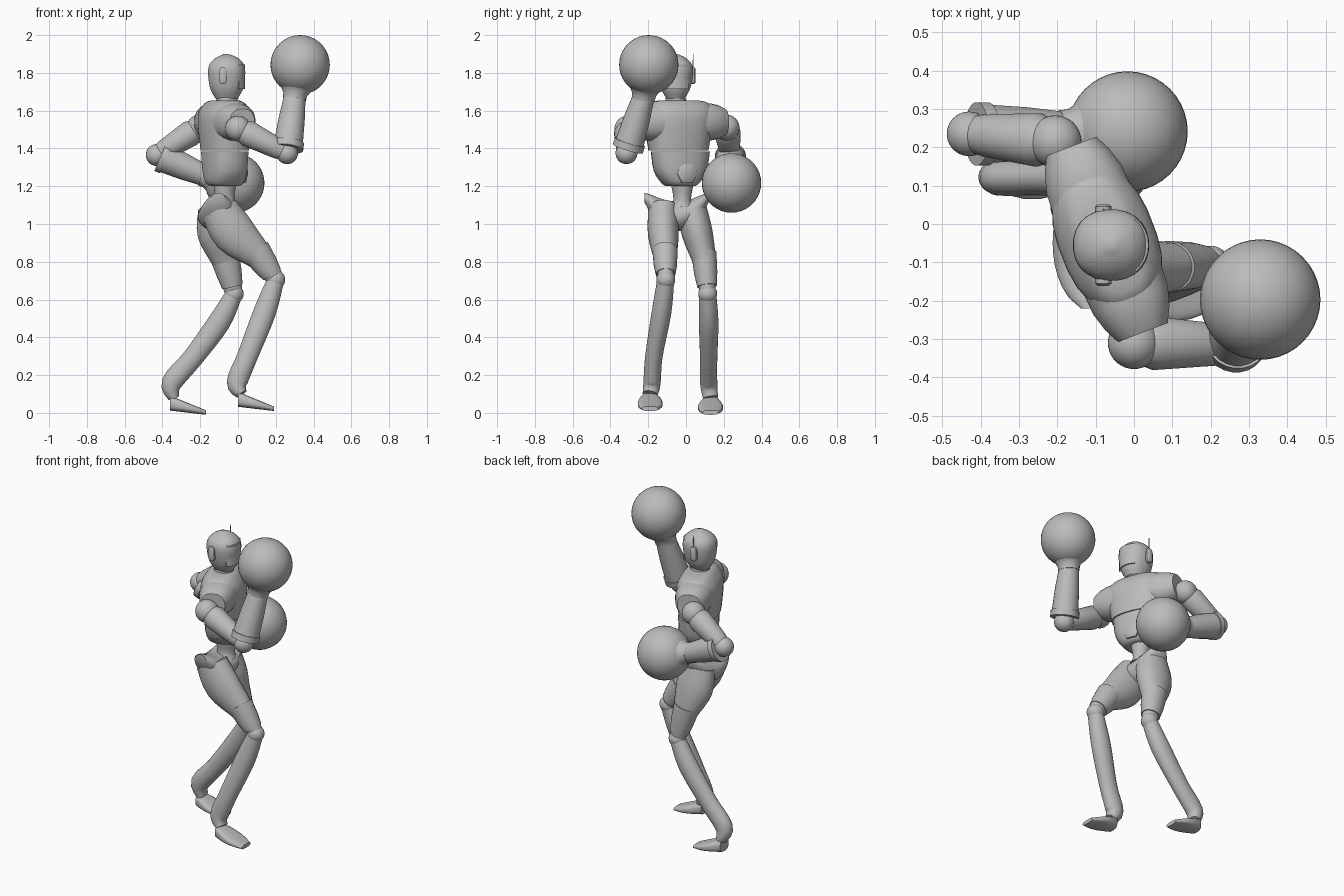
import bpy, bmesh, math
from mathutils import Vector

if "Cube" in bpy.data.objects:
    bpy.data.objects.remove(bpy.data.objects["Cube"])

grey = bpy.data.materials.new("plain grey")
grey.use_nodes = True
grey.diffuse_color = (.5, .5, .5, 1)
grey.node_tree.nodes["Principled BSDF"].inputs["Base Color"].default_value = grey.diffuse_color

X, Y, Z = Vector((1, 0, 0)), Vector((0, 1, 0)), Vector((0, 0, 1))
YAW = math.radians(21)
ACROSS = Vector((-math.sin(YAW), math.cos(YAW), 0))    # shoulder line
FACING = ACROSS.cross(Z)                               # chest direction
SIDES = (("right", -1), ("left", 1))


def finish(name, bm):
    """Turn a bmesh into a smooth-shaded grey object with sharp edges kept."""
    bmesh.ops.recalc_face_normals(bm, faces=bm.faces)
    mesh = bpy.data.meshes.new(name)
    bm.to_mesh(mesh)
    bm.free()
    mesh.materials.append(grey)
    part = bpy.data.objects.new(name, mesh)
    bpy.context.collection.objects.link(part)
    bpy.ops.object.select_all(action="DESELECT")
    part.select_set(True)
    bpy.context.view_layer.objects.active = part
    bpy.ops.object.shade_smooth_by_angle(angle=math.radians(40))


def spline(values, steps):
    """Smooth run through a few key values, which may be numbers or vectors."""
    padded = [values[0], *values, values[-1]]
    run = []
    for a, b, c, d in zip(padded, padded[1:], padded[2:], padded[3:]):
        for k in range(steps):
            t = k / steps
            run.append(b + (c - a) * (t / 2) + (a * 2 - b * 5 + c * 4 - d) * (t * t / 2)
                       + (b * 3 - a - c * 3 + d) * (t ** 3 / 2))
    return run + [values[-1]]


def tube(name, points, widths, depths=None, side=Y, up=None, steps=1, sides=24, square=2):
    """Skin along points; widths run along side, depths across it."""
    mids = spline([Vector(p) for p in points], steps)
    wide = spline(widths, steps)
    deep = spline(depths or widths, steps)
    bm = bmesh.new()
    rings = []
    for i, mid in enumerate(mids):
        along = up or (mids[min(i + 1, len(mids) - 1)] - mids[max(i - 1, 0)]).normalized()
        u = (side - side.dot(along) * along).normalized()
        w = along.cross(u)
        ring = []
        for k in range(sides):
            angle = math.tau * (k + .5) / sides
            c, s = (math.copysign(abs(v) ** (2 / square), v)
                    for v in (math.cos(angle), math.sin(angle)))
            ring.append(bm.verts.new(mid + u * wide[i] * c + w * deep[i] * s))
        rings.append(ring)
    for low, high in zip(rings, rings[1:]):
        for k in range(sides):
            n = (k + 1) % sides
            bm.faces.new((low[k], low[n], high[n], high[k]))
    bm.faces.new(rings[0])
    bm.faces.new(rings[-1])
    finish(name, bm)


def ball(name, centre, radius, scale=(1, 1, 1)):
    bm = bmesh.new()
    bmesh.ops.create_uvsphere(bm, u_segments=40, v_segments=20, radius=radius)
    bmesh.ops.scale(bm, vec=scale, verts=bm.verts)
    bmesh.ops.translate(bm, vec=centre, verts=bm.verts)
    finish(name, bm)


def trunk(name, centre, heights, widths, depths, steps=3, square=2.5):
    """Upright section of the body, turned to the shoulder line."""
    points = [Vector(centre) + Z * h for h in heights]
    tube(name, points, widths, depths, ACROSS, Z, steps, square=square)


# Head with a curved visor, ear pieces and an antenna
head = Vector((-.06, -.055, 1.785))
tube("head", [head + Z * h for h in (-.12, -.06, .04, .09, .115)],
     [.05, .08, .093, .06, .01], [.06, .09, .098, .065, .01], up=Z, steps=4, square=2.2)
trunk("neck", head, (-.2, -.16, -.08), [.08, .058, .05], [.08, .06, .056], square=2)

bm = bmesh.new()
columns = []
for k in range(-4, 5):
    angle = math.radians(12 * k)
    out = Vector((math.cos(angle), math.sin(angle) * .95, 0)) * .1
    columns.append([bm.verts.new(head + out * reach + Z * h)
                    for h, reach in ((-.07, .9), (-.07, .98), (.06, .98), (.06, .9))])
for a, b in zip(columns, columns[1:]):
    for k in range(4):
        n = (k + 1) % 4
        bm.faces.new((a[k], a[n], b[n], b[k]))
bm.faces.new(columns[0])
bm.faces.new(columns[-1])
finish("visor", bm)

ear = head - X * .02
for label, sign in SIDES:
    tube(label + "_ear", [ear + Y * sign * reach for reach in (.08, .1, .106)],
         [.045, .045, .034], [.022, .022, .014], side=Z, square=3)
tip = ear + Y * .093
tube("antenna", [tip, tip + Z * .115], [.003, .002])

# Trunk
spine = Vector((-.07, -.04, 1.39))
trunk("chest", spine, (0, .13, .2, .25, .265), [.16, .18, .19, .165, .1],
      [.116, .127, .12, .085, .06])
trunk("abdomen", spine + Y * .01, (-.19, -.175, -.11, -.005), [.07, .095, .14, .157],
      [.06, .095, .108, .113])
trunk("waist", spine + Y * .02, (-.3, -.26, -.17), [.065, .045, .062], [.06, .052, .062], square=2)
hub = spine + ACROSS * .01 - Z * .12
tube("belly_plate", [hub + FACING * reach for reach in (.08, .11, .117)],
     [.06, .06, .05], side=Z, sides=6)

# Pelvis, a saddle with raised hip corners
span = [k / 6 for k in range(-6, 7)]
girth = [math.sqrt(1 - .9 * t * t) for t in span]
tube("pelvis", [(-.105, -.05 + .17 * t, 1.04 + .1 * t * t) for t in span],
     [.108 * g for g in girth], [.08 * g for g in girth], side=X, up=Y)


def leg(label, hip, thigh, low, knee, calf, shin, heel, instep):
    """Thigh with a stepped knee guard, knee ball, shin and wedge foot."""
    hip, low, knee, instep = (Vector(v) for v in (hip, low, knee, instep))
    tube(label + "_thigh", [hip, thigh, low, knee], [.08, .082, .06, .04],
         [.1, .115, .072, .045], steps=4)
    tube(label + "_knee_guard", [low.lerp(knee, t) for t in (-.35, .3, .75)],
         [.067, .062, .052], [.08, .069, .056])
    ball(label + "_knee", knee, .05)
    tube(label + "_shin", [knee, calf, shin, heel, instep], [.045, .052, .046, .046, .04],
         [.045, .06, .055, .055, .03], steps=4)
    run = [k / 5 for k in range(6)]
    tube(label + "_foot", [instep + X * (.19 * t - .02) - Z * (.028 + .05 * t) for t in run],
         [.042 + .025 * math.sin(math.pi * t) for t in run],
         [.04 - .028 * t for t in run], up=X, square=3)


leg("right", (-.1, -.12, 1.08), (-.02, -.12, .95), (.12, -.11, .82), (.2, -.107, .705),
    (.14, -.13, .53), (.05, -.17, .3), (-.005, -.18, .16), (.02, -.19, .1))
leg("left", (-.11, .03, 1.08), (-.1, .06, .95), (-.06, .1, .79), (-.02, .115, .63),
    (-.1, .12, .48), (-.24, .12, .29), (-.35, .12, .16), (-.34, .13, .08))

# Shoulder sleeves along the shoulder line
for label, sign in SIDES:
    armpit = spine + Z * .15
    tube(label + "_sleeve", [armpit + ACROSS * sign * reach for reach in (.1, .17, .22, .26)],
         [.1, .1, .09, .07], [.11, .105, .09, .07], side=Z, square=2.3)


def arm(label, shoulder, elbow, wrist, glove):
    """Shoulder ball, upper arm, elbow, cuffed forearm and round glove."""
    shoulder, elbow, wrist, glove = (Vector(v) for v in (shoulder, elbow, wrist, glove))

    def stretch(part, start, end, places, radii):
        tube(f"{label}_{part}", [start.lerp(end, t) for t in places], radii)

    ball(label + "_shoulder", shoulder, .068)
    stretch("upper_arm", shoulder, elbow, (.1, .2, .8, 1), [.06, .07, .056, .045])
    ball(label + "_elbow", elbow, .058)
    stretch("forearm", elbow, wrist, (.1, .6, 1), [.078, .07, .058])
    stretch("forearm_cuff", elbow, wrist, (.08, .2), [.083, .083])
    ball(label + "_glove", glove, .157)
    stretch("glove_cuff", wrist, glove, (-.05, .1, .25, .45), [.062, .064, .08, .12])


arm("right", (0, -.31, 1.505), (.26, -.315, 1.375), (.3, -.225, 1.67), (.329, -.197, 1.843))
arm("left", (-.205, .215, 1.51), (-.43, .235, 1.365), (-.185, .235, 1.26), (-.017, .241, 1.217))
